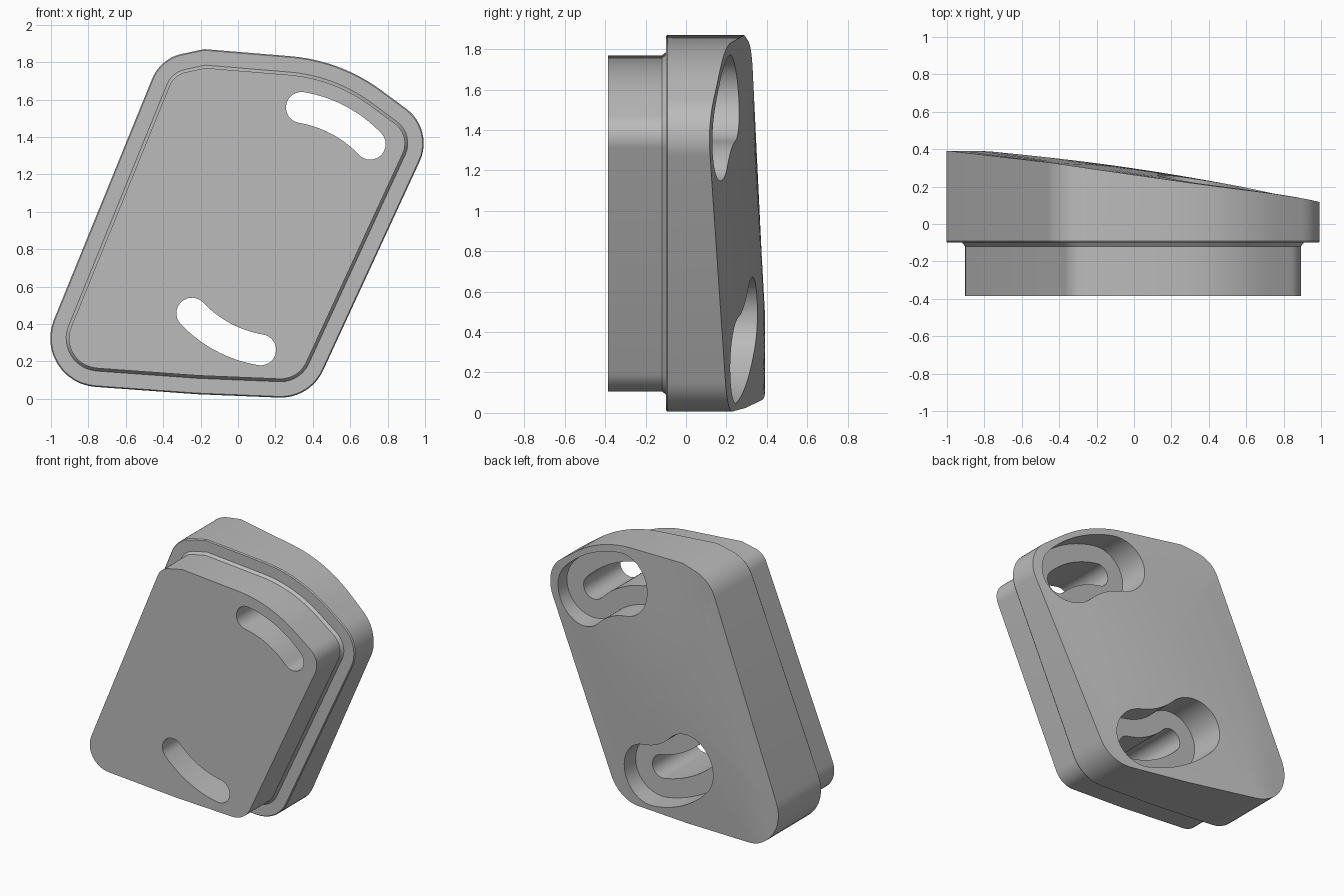
import bpy, bmesh, math
from mathutils import Vector

default = bpy.data.objects.get("Cube")
if default:
    bpy.data.objects.remove(default, do_unlink=True)

grey = bpy.data.materials.new("plain_grey")
grey.use_nodes = True
grey.diffuse_color = (0.5, 0.5, 0.5, 1)
grey.node_tree.nodes["Principled BSDF"].inputs["Base Color"].default_value = (0.5, 0.5, 0.5, 1)


def rounded_outline(corners, steps=12):
    """Polygon in x, z with each corner (x, z, radius) rounded."""
    points = []
    for i, (x, z, r) in enumerate(corners):
        p = Vector((x, z))
        if r == 0:
            points.append(p)
            continue
        a = (Vector(corners[i - 1][:2]) - p).normalized()
        b = (Vector(corners[(i + 1) % len(corners)][:2]) - p).normalized()
        half = a.angle(b) / 2
        centre = p + (a + b).normalized() * (r / math.sin(half))
        start = p + a * (r / math.tan(half)) - centre
        end = p + b * (r / math.tan(half)) - centre
        sweep = math.pi - 2 * half
        for k in range(steps + 1):
            t = k / steps
            points.append(centre + (start * math.sin((1 - t) * sweep)
                                    + end * math.sin(t * sweep)) / math.sin(sweep))
    return points


def inset(points, d):
    """Move a counter-clockwise outline inwards by d."""
    result = []
    for i, p in enumerate(points):
        e1 = (p - points[i - 1]).normalized()
        e2 = (points[(i + 1) % len(points)] - p).normalized()
        n = (Vector((-e1.y, e1.x)) + Vector((-e2.y, e2.x))).normalized()
        result.append(p + n * d / max(n.dot(Vector((-e1.y, e1.x))), 0.5))
    return result


def back_depth(p):
    """Sloping, slightly domed back surface."""
    across = (p.x - 0.43 * (p.y - 0.93)) / 0.8
    along = (p.y - 0.93) / 0.93
    dome = 0.035 * max(0, 1 - across ** 2) * max(0, 1 - along ** 2)
    return min(0.39, 0.115 + 0.147 * (1 - p.x) + dome)


def loft(name, rings):
    """Skin rings of 3D points and cap both ends."""
    bm = bmesh.new()
    loops = [[bm.verts.new(v) for v in ring] for ring in rings]
    for a, b in zip(loops, loops[1:]):
        for i in range(len(a)):
            j = (i + 1) % len(a)
            bm.faces.new((a[i], a[j], b[j], b[i]))
    bm.faces.new(loops[0])
    bm.faces.new(loops[-1])
    bmesh.ops.recalc_face_normals(bm, faces=bm.faces)
    mesh = bpy.data.meshes.new(name)
    bm.to_mesh(mesh)
    bm.free()
    obj = bpy.data.objects.new(name, mesh)
    bpy.context.collection.objects.link(obj)
    mesh.materials.append(grey)
    return obj


def flat_ring(points, y):
    return [(p.x, y, p.y) for p in points]


# Stepped body: raised front plug, wider rim and domed wedge back
outline = rounded_outline([
    (-1.12, 0.09, 0.26), (-0.22, 0.025, 0), (0.385, 0.0, 0.25), (1.05, 1.44, 0.23),
    (0.55, 1.81, 0.95), (-0.18, 1.87, 0), (-0.415, 1.82, 0.22)])
rings = [flat_ring(inset(outline, d), y) for d, y in
         [(0.1, -0.385), (0.1, -0.12), (0.085, -0.1), (0.006, -0.1), (0, -0.092)]]
middle = Vector((0, 0.93))
for k in range(12):
    scaled = [middle + (p - middle) * (1 - k / 12) for p in outline]
    rings.append([(p.x, back_depth(p), p.y) for p in scaled])
body = loft("slotted_wedge_body", rings)


def arc_slot(start, end, radius, steps=16):
    """Curved slot outline around a shared pivot."""
    pivot, reach = Vector((0.23, 0.91)), 0.657

    def polar(centre, r, angle):
        return centre + Vector((math.cos(angle), math.sin(angle))) * r

    points = []
    a, b = math.radians(start), math.radians(end)
    for k in range(steps + 1):
        points.append(polar(pivot, reach + radius, a + (b - a) * k / steps))
    tip = polar(pivot, reach, b)
    points += [polar(tip, radius, b + math.pi * k / steps) for k in range(1, steps)]
    for k in range(steps + 1):
        points.append(polar(pivot, reach - radius, b + (a - b) * k / steps))
    tip = polar(pivot, reach, a)
    points += [polar(tip, radius, a + math.pi + math.pi * k / steps) for k in range(1, steps)]
    return points


def cut(name, points, y0, y1):
    cutter = loft(name, [flat_ring(points, y0), flat_ring(points, y1)])
    cutter.hide_render = True
    mod = body.modifiers.new(name, 'BOOLEAN')
    mod.operation, mod.solver, mod.object = 'DIFFERENCE', 'EXACT', cutter
    bpy.ops.object.modifier_apply(modifier=name)
    bpy.data.objects.remove(cutter, do_unlink=True)


# Two curved through slots, each with a wide pocket from the back
bpy.context.view_layer.objects.active = body
body.select_set(True)
for name, turn, floor in [("upper", 0, 0.03), ("lower", 180, 0.09)]:
    cut(name + "_pocket", arc_slot(43.5 + turn, 80.4 + turn, 0.215), floor, 1)
    cut(name + "_slot", arc_slot(43.5 + turn, 80.4 + turn, 0.083), -1, 1)

bpy.ops.object.shade_smooth_by_angle(angle=math.radians(30))
